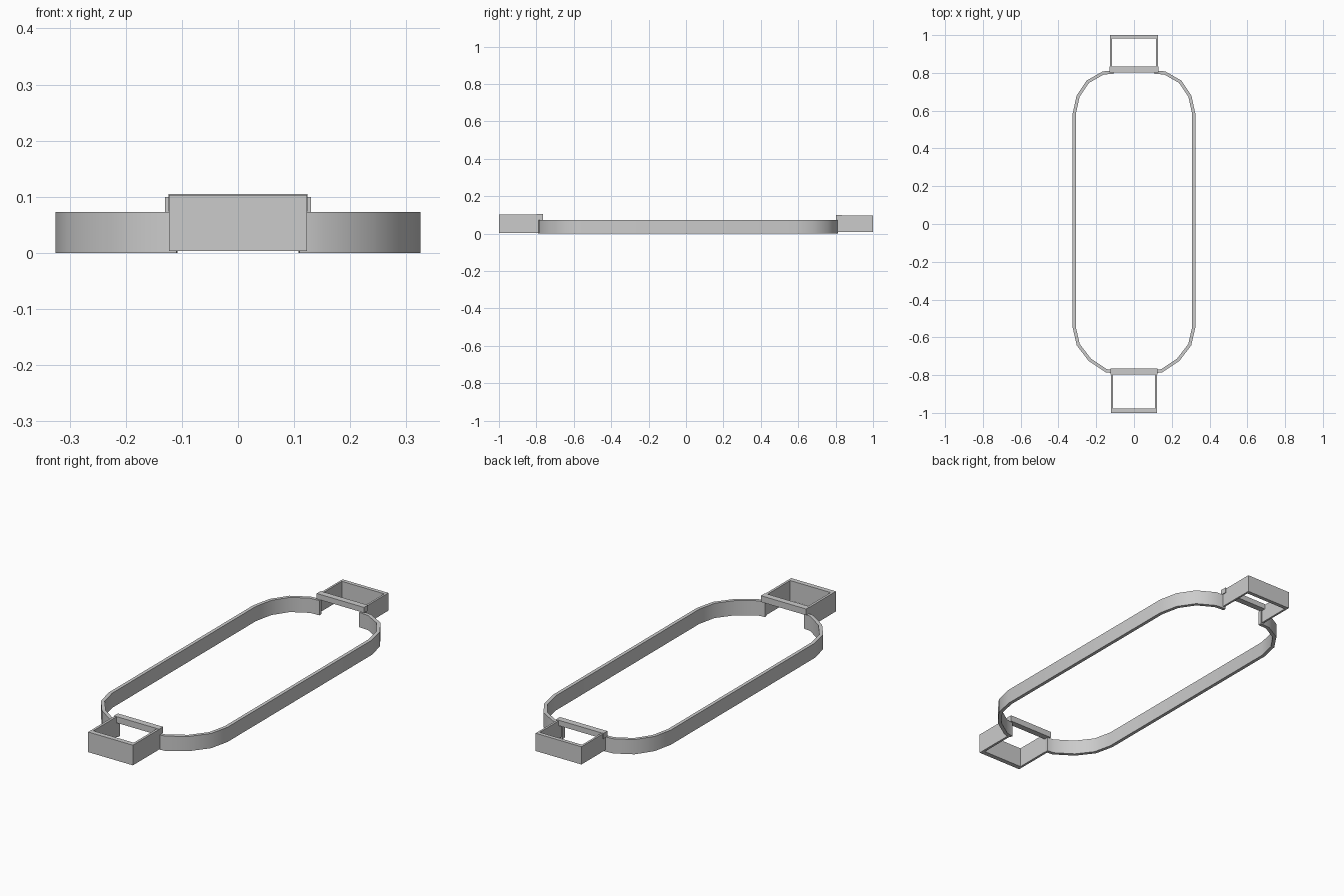
import bpy, bmesh
from mathutils import Vector

if "Cube" in bpy.data.objects:
    bpy.data.objects.remove(bpy.data.objects["Cube"])


def band(name, outer, inner, z0, z1):
    """Upright wall between two plan outlines on +x, mirrored to -x."""
    bm = bmesh.new()
    rings = []
    for (ox, oy), (ix, iy) in zip(outer, inner):
        rings.append([bm.verts.new(p) for p in
                      ((ox, oy, z0), (ox, oy, z1), (ix, iy, z1), (ix, iy, z0))])
    for a, b in zip(rings, rings[1:]):
        for i in range(4):
            j = (i + 1) % 4
            bm.faces.new((a[i], a[j], b[j], b[i]))
    # cap loose ends, leaving ends on the mirror plane open
    for r in (rings[0], rings[-1]):
        if abs(r[0].co.x) > 1e-4:
            bm.faces.new(r)
    # mirrored half
    geo = bm.verts[:] + bm.edges[:] + bm.faces[:]
    dup = bmesh.ops.duplicate(bm, geom=geo)["geom"]
    for v in dup:
        if isinstance(v, bmesh.types.BMVert):
            v.co.x = -v.co.x
    bmesh.ops.remove_doubles(bm, verts=bm.verts, dist=1e-5)
    bmesh.ops.recalc_face_normals(bm, faces=bm.faces)
    me = bpy.data.meshes.new(name)
    bm.to_mesh(me)
    bm.free()
    ob = bpy.data.objects.new(name, me)
    bpy.context.collection.objects.link(ob)
    return ob


def inset(path, t):
    """Offset an open plan path to its left with mitred corners."""
    pts = [Vector(p) for p in path]
    out = []
    for i, p in enumerate(pts):
        d = [(b - a).normalized() for a, b in zip(pts, pts[1:])
             if a is p or b is p]
        n = [Vector((-v.y, v.x)) for v in d]
        m = (n[0] + n[-1]).normalized()
        out.append(p + m * (t / m.dot(n[0])))
    return out


def block(name, lo, hi):
    bpy.ops.mesh.primitive_cube_add(size=1)
    ob = bpy.context.object
    ob.name = name
    ob.location = [(a + b) / 2 for a, b in zip(lo, hi)]
    ob.scale = [b - a for a, b in zip(lo, hi)]
    return ob


# long oval band, open where the end frames join
oval = [(0.11, -0.79), (0.15, -0.785), (0.24, -0.725), (0.303, -0.643),
        (0.325, -0.547), (0.325, 0.583), (0.304, 0.68), (0.25, 0.76),
        (0.165, 0.808), (0.11, 0.812)]
ring = band("oval_band", oval, inset(oval, 0.017), 0.0, 0.073)
bpy.context.view_layer.objects.active = ring
ring.select_set(True)
bpy.ops.object.shade_smooth_by_angle(angle=0.7)
ring.select_set(False)

# front end frame: three walls and a top crossbar
band("front_frame",
     [(0.123, -0.775), (0.123, -1.0), (0, -1.0)],
     [(0.111, -0.775), (0.111, -0.976), (0, -0.976)], 0.003, 0.103)
block("front_crossbar", (-0.124, -0.796, 0.074), (0.124, -0.765, 0.105))

# back end frame
band("back_frame",
     [(0.126, 0.81), (0.126, 1.0), (0, 1.0)],
     [(0.116, 0.81), (0.116, 0.981), (0, 0.981)], 0.008, 0.096)
block("back_crossbar", (-0.13, 0.803, 0.073), (0.13, 0.834, 0.1))
